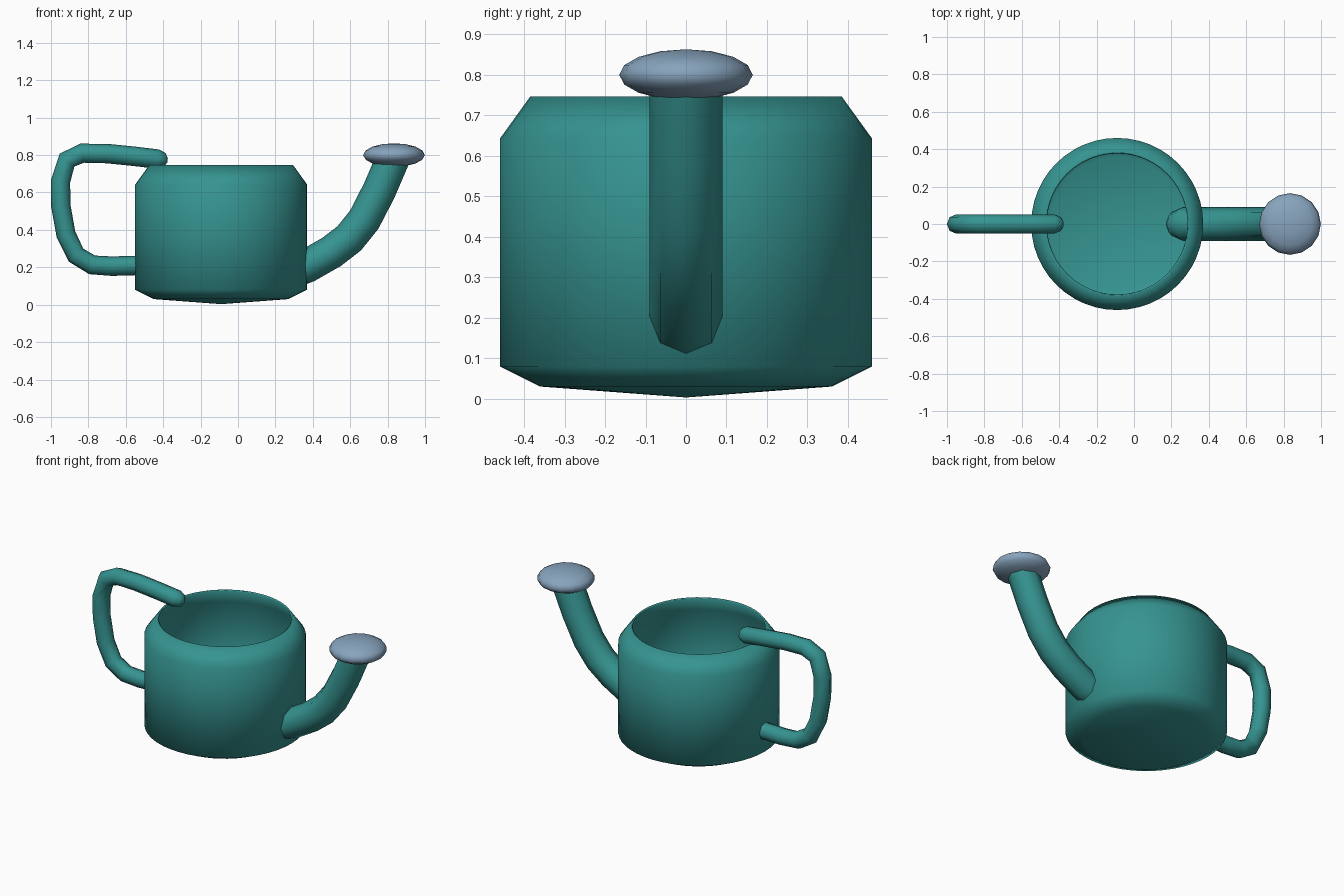
import bpy, bmesh, math
from mathutils import Vector

if "Cube" in bpy.data.objects:
    bpy.data.objects.remove(bpy.data.objects["Cube"])


def material(name, rgb):
    m = bpy.data.materials.new(name)
    m.diffuse_color = (*rgb, 1)
    m.use_nodes = True
    m.node_tree.nodes["Principled BSDF"].inputs["Base Color"].default_value = m.diffuse_color
    return m


def finish(bm, name, mat, angle):
    bmesh.ops.recalc_face_normals(bm, faces=bm.faces)
    me = bpy.data.meshes.new(name)
    bm.to_mesh(me)
    bm.free()
    ob = bpy.data.objects.new(name, me)
    bpy.context.collection.objects.link(ob)
    me.materials.append(mat)
    bpy.ops.object.select_all(action='DESELECT')
    ob.select_set(True)
    bpy.context.view_layer.objects.active = ob
    bpy.ops.object.shade_smooth_by_angle(angle=math.radians(angle))
    return ob


def tube(name, path, radius, mat, sides=8):
    """Sweep a ring along a path in the XZ plane; round the first end."""
    pts = [Vector((x, 0, z)) for x, z in path]
    radii = [radius] * len(pts)
    out = (pts[0] - pts[1]).normalized() * radius
    start = pts[0].copy()
    for f, s in ((0.7, 0.7), (0.97, 0.22)):  # domed end rings
        pts.insert(0, start + out * f)
        radii.insert(0, radius * s)
    bm = bmesh.new()
    rings = []
    for i, p in enumerate(pts):
        a = (p - pts[i - 1]).normalized() if i else Vector()
        b = (pts[i + 1] - p).normalized() if i < len(pts) - 1 else Vector()
        t = (a + b).normalized()
        side, up = Vector((0, 1, 0)), Vector((-t.z, 0, t.x))
        ring = []
        for k in range(sides):
            ang = 2 * math.pi * k / sides
            ring.append(bm.verts.new(p + radii[i] * (side * math.cos(ang) + up * math.sin(ang))))
        rings.append(ring)
    for r0, r1 in zip(rings, rings[1:]):
        for k in range(sides):
            n = (k + 1) % sides
            bm.faces.new((r0[k], r0[n], r1[n], r1[k]))
    bm.faces.new(rings[0])
    bm.faces.new(rings[-1])
    return finish(bm, name, mat, 80)


teal = material("teal_enamel", (0.036, 0.296, 0.283))
steel = material("blue_grey_metal", (0.243, 0.37, 0.51))

# Body: open pot turned from a profile, with a thin wall
profile = [(0, 0.003), (0.36, 0.03), (0.46, 0.08), (0.46, 0.642), (0.385, 0.746)]
bm = bmesh.new()
verts = [bm.verts.new((r, 0, z)) for r, z in profile]
edges = [bm.edges.new(e) for e in zip(verts, verts[1:])]
bmesh.ops.spin(bm, geom=verts + edges, cent=(0, 0, 0), axis=(0, 0, 1),
               angle=2 * math.pi, steps=48)
bmesh.ops.remove_doubles(bm, verts=bm.verts, dist=1e-4)
body = finish(bm, "body", teal, 75)
# make sure normals point outward on the open shell
if min(body.data.polygons, key=lambda f: f.center.z).normal.z > 0:
    body.data.flip_normals()
body.location.x = -0.09
wall = body.modifiers.new("wall", 'SOLIDIFY')
wall.thickness = 0.01
wall.offset = -1

# Spout: rises from inside the pot to the sprinkler head
tube("spout", [(0.26, 0.165), (0.37, 0.208), (0.50, 0.282), (0.595, 0.355),
               (0.675, 0.455), (0.755, 0.61), (0.832, 0.79)], 0.09, teal)

# Handle: loop from the rim round to the lower back
tube("handle", [(-0.427, 0.778), (-0.55, 0.793), (-0.70, 0.808), (-0.834, 0.81),
                (-0.914, 0.773), (-0.949, 0.66), (-0.947, 0.527), (-0.92, 0.377),
                (-0.866, 0.265), (-0.78, 0.213), (-0.674, 0.206), (-0.50, 0.211)],
     0.052, teal)

# Sprinkler head: flattened ball
bm = bmesh.new()
bmesh.ops.create_uvsphere(bm, u_segments=16, v_segments=8, radius=1)
bmesh.ops.scale(bm, vec=(0.165, 0.165, 0.063), verts=bm.verts)
rose = finish(bm, "sprinkler_head", steel, 80)
rose.location = (0.834, 0, 0.80)
